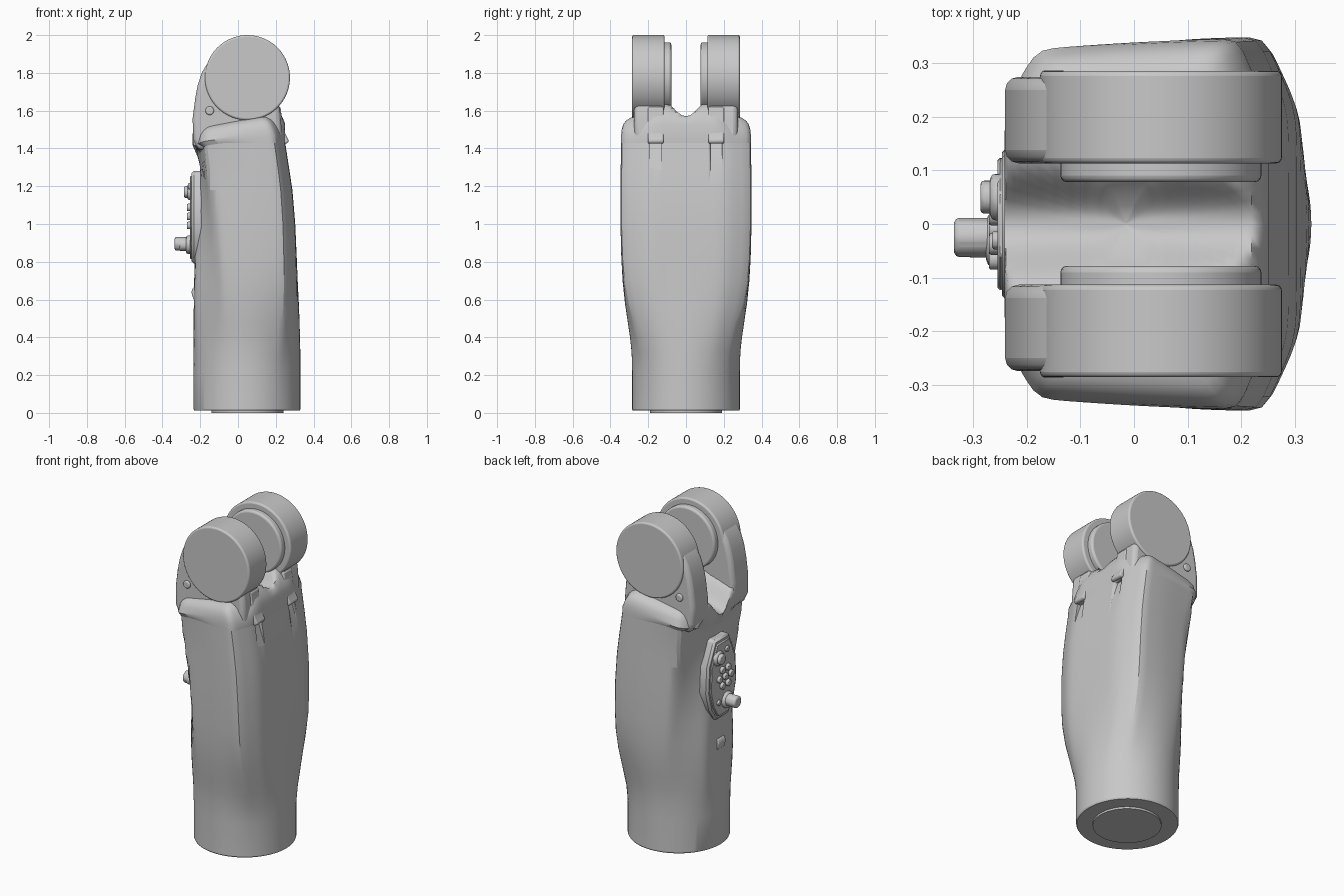
import bpy, bmesh, math

if "Cube" in bpy.data.objects:
    bpy.data.objects.remove(bpy.data.objects["Cube"])

grey = bpy.data.materials.new("plain grey")
grey.use_nodes = True
grey.diffuse_color = (0.58, 0.58, 0.58, 1)
grey.node_tree.nodes["Principled BSDF"].inputs["Base Color"].default_value = (0.58, 0.58, 0.58, 1)

SEG = 96


def finish(name, bm, bevel=0, angle=32, segments=3):
    bmesh.ops.recalc_face_normals(bm, faces=bm.faces)
    mesh = bpy.data.meshes.new(name)
    bm.to_mesh(mesh)
    bm.free()
    ob = bpy.data.objects.new(name, mesh)
    bpy.context.collection.objects.link(ob)
    mesh.materials.append(grey)
    if bevel:
        mod = ob.modifiers.new("bevel", "BEVEL")
        mod.width, mod.segments, mod.limit_method = bevel, segments, "ANGLE"
    bpy.ops.object.select_all(action="DESELECT")
    ob.select_set(True)
    bpy.context.view_layer.objects.active = ob
    bpy.ops.object.shade_smooth_by_angle(angle=math.radians(angle))
    return ob


def loft(name, rings, angle=32):
    bm = bmesh.new()
    loops = [[bm.verts.new(p) for p in ring] for ring in rings]
    for a, b in zip(loops, loops[1:]):
        for i in range(SEG):
            j = (i + 1) % SEG
            bm.faces.new((a[i], a[j], b[j], b[i]))
    bm.faces.new(loops[0])
    bm.faces.new(loops[-1])
    return finish(name, bm, angle=angle)


def prism(name, outline, place, low, high, bevel=0, segments=3):
    """Extrude a 2D outline; place(u, v, w) maps it to 3D."""
    bm = bmesh.new()
    ends = [[bm.verts.new(place(u, v, w)) for u, v in outline] for w in (low, high)]
    n = len(outline)
    for i in range(n):
        j = (i + 1) % n
        bm.faces.new((ends[0][i], ends[0][j], ends[1][j], ends[1][i]))
    bm.faces.new(ends[0])
    bm.faces.new(ends[1])
    return finish(name, bm, bevel, segments=segments)


def circle(cx, cy, r, n=SEG):
    return [(cx + r * math.cos(math.tau * i / n), cy + r * math.sin(math.tau * i / n)) for i in range(n)]


def along_x(u, v, w):
    return (w, u, v)


def along_y(u, v, w):
    return (u, w, v)


def along_z(u, v, w):
    return (u, v, w)


def smooth(v, a, b):
    t = min(1, max(0, (v - a) / (b - a)))
    return t * t * (3 - 2 * t)


def edge_plane(px, py, qx, qy):
    """Outward normal over distance of the side running from p to q."""
    nx, ny = qy - py, px - qx
    size = math.hypot(nx, ny)
    d = max(0.97, (nx * px + ny * py) / size)
    return nx / size / d, ny / size / d


def outline(x0, x1, hy, blend, ridge, scale=1):
    """Ellipse blended into a rounded polygon; ridge is corner x, corner y and chamfer end."""
    cx, hx = (x0 + x1) / 2, (x1 - x0) / 2
    rx, ry, end = (ridge[0] - cx) / hx, ridge[1], ridge[2]
    planes = [(1, 0), (-1, 0), (0, 1), (0.735, 0.436),
              edge_plane(0.2, 1, rx, ry), edge_plane(rx, ry, -0.95, end)]
    pts = []
    for i in range(SEG):
        c, s = math.cos(math.tau * i / SEG), math.sin(math.tau * i / SEG)
        norm = sum(max(0, nx * c + ny * abs(s)) ** 36 for nx, ny in planes) ** (1 / 36)
        f = (1 - blend + blend / norm) * scale
        pts.append((cx + hx * c * f, hy * s * f))
    return pts


def seam(i):
    return 1.43 - 0.08 * max(0, -math.cos(math.tau * i / SEG)) ** 4


# Sleeve: round at the foot, faceted towards the top
rows = [  # z, x min, x max, half depth, facet blend
    (0.012, -0.232, 0.326, 0.281, 0), (0.02, -0.235, 0.33, 0.285, 0),
    (0.22, -0.235, 0.33, 0.285, 0), (0.32, -0.235, 0.33, 0.289, 0.15),
    (0.4, -0.235, 0.328, 0.299, 0.35), (0.48, -0.235, 0.326, 0.312, 0.5),
    (0.58, -0.234, 0.322, 0.328, 0.7), (0.7, -0.232, 0.316, 0.34, 0.88),
    (0.82, -0.229, 0.311, 0.345, 0.96), (1.0, -0.222, 0.303, 0.348, 1),
    (1.18, -0.212, 0.288, 0.348, 1), (1.3, -0.204, 0.27, 0.347, 1)]
rings = []
for z, x0, x1, hy, blend in rows:
    ridge = (0.03 - 0.19 * (z - 0.25), 0.97 - 0.08 * z, 0.32)
    rings.append([(x, y, z) for x, y in outline(x0, x1, hy, blend, ridge)])
rim = outline(-0.212, 0.25, 0.346, 1, (-0.175, 0.9, 0.5))
rings.append([(x, y, seam(i)) for i, (x, y) in enumerate(rim)])
sleeve = loft("sleeve", rings, 22)

# Tapered grooves on the sleeve below the hoods
for side in (-1, 1):
    cutter = prism("groove_cutter", [(0.295, 1.22), (0.225, 1.425), (0.32, 1.425)], along_y,
                   side * 0.16 - 0.03, side * 0.16 + 0.03)
    cutter.hide_render = True
    cutter.hide_set(True)
    mod = sleeve.modifiers.new("groove", "BOOLEAN")
    mod.operation, mod.object, mod.solver = "DIFFERENCE", cutter, "EXACT"

prism("foot_disc", circle(0.05, 0, 0.19), along_z, 0, 0.03)


# Collar: sloping shoulder ring closing into a saddle between the lugs
def saddle(x, y):
    return 1.42 + 0.33 * (x + 0.24) + 0.11 * smooth(abs(y), 0.01, 0.13)


def shoulder(x, y, z):
    return z + 0.17 * (min(x, 0.18) - 0.18) + 0.06 * (1 - smooth(abs(y), 0.15, 0.26))


rings = [[(x, y, seam(i)) for i, (x, y) in enumerate(rim)]]
for z, scale in ((1.47, 1), (1.505, 0.99), (1.535, 0.965), (1.555, 0.925), (1.57, 0.87),
                 (1.577, 0.8), (1.58, 0.7), (1.6, 0.58), (1.6, 0.46), (1.6, 0.34),
                 (1.6, 0.22), (1.6, 0.1), (1.6, 0.01)):
    ring = []
    front = 0.25 - 0.35 * (min(z, 1.58) - 1.47)
    for i, (x, y) in enumerate(outline(-0.241, front, 0.347, 1, (-0.18, 0.94, 0.7), scale)):
        ring.append((x, y, max(seam(i) + 0.02, min(shoulder(x, y, z), saddle(x, y)))))
    rings.append(ring)
loft("collar", rings, 45)

# Fork: two round lugs on leaning pillars, mirrored front and back
pillar = [(-0.21, 1.39), (-0.238, 1.45), (-0.24, 1.56), (-0.226, 1.67), (-0.212, 1.74), (-0.19, 1.805),
          (-0.158, 1.856), (-0.1, 1.92), (0.05, 1.8), (0.2, 1.68), (0.222, 1.61), (0.228, 1.54), (0.235, 1.45)]
for side, label in ((-1, "front"), (1, "back")):
    prism(label + "_pillar", pillar, along_y, side * 0.113, side * 0.274, 0.025)
    prism(label + "_lug", circle(0.05, 1.775, 0.225), along_y, side * 0.113, side * 0.285, 0.01)
    prism(label + "_lug_boss", circle(0.05, 1.775, 0.187), along_y, side * 0.078, side * 0.13, 0.012)
    # Hood over the groove
    prism(label + "_hood", [(0.2, 1.62), (0.225, 1.62), (0.24, 1.5), (0.27, 1.44), (0.26, 1.425), (0.2, 1.43)],
          along_y, side * 0.16 - 0.042, side * 0.16 + 0.042, 0.014)
    # Lock pin at the pillar root
    prism(label + "_lock_pin", circle(-0.15, 1.6, 0.024, 10), along_y, side * 0.25, side * 0.286, 0.008)

# Control panel on the right side
panel = [(-0.06, 0.79), (0.06, 0.79), (0.115, 0.87), (0.145, 0.98), (0.135, 1.14),
         (0.07, 1.28), (-0.07, 1.28), (-0.135, 1.14), (-0.145, 0.98), (-0.115, 0.87)]
prism("panel_base", panel, along_x, -0.15, -0.246, 0.012, 1)
prism("panel_face", [(u * 0.85, 1.03 + (v - 1.03) * 0.9) for u, v in panel], along_x, -0.2, -0.254, 0.005, 1)


def button(name, y, z, r, reach, n=12):
    prism(name, circle(y, z, r, n), along_x, -0.23, -reach, r * 0.25, 2)


button("upper_button_rim", 0.05, 1.17, 0.045, 0.268)
button("upper_button", 0.05, 1.17, 0.032, 0.286)
button("knob_rim", -0.03, 0.89, 0.05, 0.275)
button("knob_stem", -0.03, 0.89, 0.034, 0.31)
button("knob_cap", -0.025, 0.895, 0.038, 0.335, 8)
for i, (y, z) in enumerate(circle(-0.01, 1.04, 0.055, 6) + [(-0.01, 1.04)]):
    button("small_button_%d" % i, y, z, 0.021, 0.27, 10)
button("square_button", 0.05, 0.9, 0.02, 0.264, 4)
button("top_stud", -0.03, 1.2, 0.018, 0.264, 8)

# Small catch below the panel
prism("catch", [(-0.2, 0.6), (-0.236, 0.6), (-0.247, 0.64), (-0.24, 0.66), (-0.2, 0.69)],
      along_y, -0.035, 0.035, 0.006)
